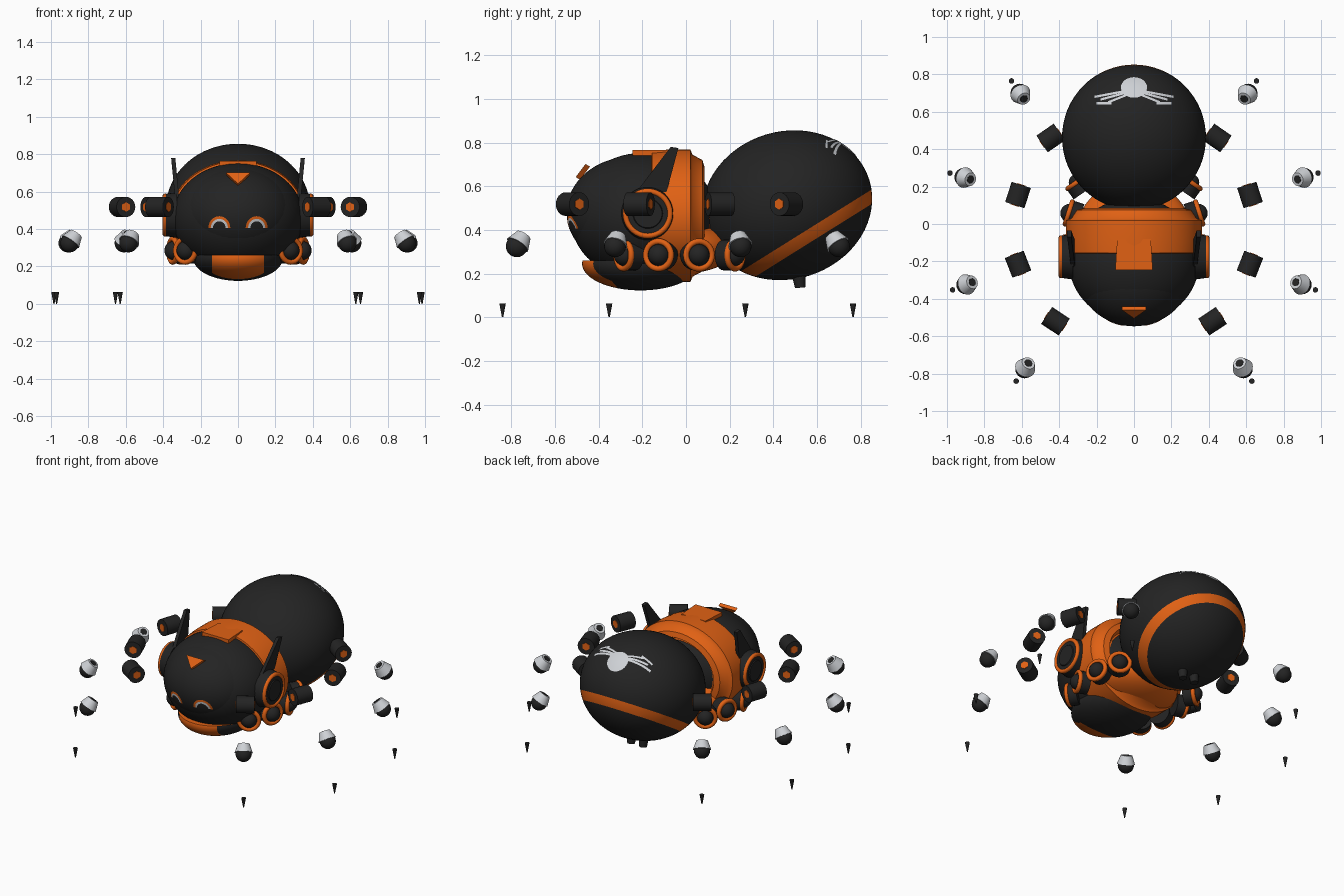
import bpy, bmesh, math
from mathutils import Vector, Matrix
from mathutils.bvhtree import BVHTree

if "Cube" in bpy.data.objects:
    bpy.data.objects.remove(bpy.data.objects["Cube"])


def material(name, rgb):
    m = bpy.data.materials.new(name)
    m.use_nodes = True
    m.diffuse_color = (*rgb, 1)
    b = m.node_tree.nodes["Principled BSDF"]
    b.inputs["Base Color"].default_value = (*rgb, 1)
    b.inputs["Roughness"].default_value = 0.6
    return m


BLACK = material("charcoal black", (0.017, 0.017, 0.017))
ORANGE = material("bright orange", (0.75, 0.12, 0.007))
PALE = material("pale grey", (0.62, 0.64, 0.67))


def finish(name, bm, *mats, smooth=True):
    bmesh.ops.recalc_face_normals(bm, faces=bm.faces)
    me = bpy.data.meshes.new(name)
    bm.to_mesh(me)
    bm.free()
    for m in mats:
        me.materials.append(m)
    ob = bpy.data.objects.new(name, me)
    bpy.context.collection.objects.link(ob)
    if smooth:
        bpy.ops.object.select_all(action='DESELECT')
        ob.select_set(True)
        bpy.context.view_layer.objects.active = ob
        bpy.ops.object.shade_smooth_by_angle(angle=math.radians(40))
    return ob


def ellipsoid_bm(centre, radii, tilt=0.0, segs=64):
    bm = bmesh.new()
    mat = Matrix.Translation(centre) @ Matrix.Rotation(tilt, 4, 'X') @ Matrix.Diagonal((*radii, 1))
    bmesh.ops.create_uvsphere(bm, u_segments=segs, v_segments=segs // 2, radius=1, matrix=mat)
    return bm


def ellipsoid(name, centre, radii, mat, segs=48):
    return finish(name, ellipsoid_bm(centre, radii, 0, segs), mat)


def slice_mesh(bm, point, normal, clear=False):
    bmesh.ops.bisect_plane(bm, geom=bm.verts[:] + bm.edges[:] + bm.faces[:], dist=1e-5,
                           plane_co=point, plane_no=normal, clear_outer=clear)


def facing(centre, direction):
    return Matrix.Translation(centre) @ Vector(direction).to_track_quat('Z', 'Y').to_matrix().to_4x4()


def cone(name, centre, direction, r1, r2, depth, mat, segs=24):
    bm = bmesh.new()
    bmesh.ops.create_cone(bm, cap_ends=True, segments=segs, radius1=r1, radius2=r2,
                          depth=depth, matrix=facing(centre, direction))
    return finish(name, bm, mat)


def lathe(name, profile, matrix, mat, segs=48, closed=False):
    # profile of (radius, height) turned about the local z axis
    bm = bmesh.new()
    rings = [[bm.verts.new(matrix @ Vector((r * math.cos(a), r * math.sin(a), h)))
              for a in (math.tau * i / segs for i in range(segs))] for r, h in profile]
    pairs = list(zip(rings, rings[1:] + rings[:1])) if closed else list(zip(rings, rings[1:]))
    for a, b in pairs:
        for i in range(segs):
            j = (i + 1) % segs
            bm.faces.new((a[i], a[j], b[j], b[i]))
    if not closed:
        bm.faces.new(rings[0])
        bm.faces.new(rings[-1])
    return finish(name, bm, mat)


def ring(name, centre, direction, major, minor, mat):
    section = [(major + minor * math.cos(t), minor * math.sin(t))
               for t in (math.tau * k / 10 for k in range(10))]
    return lathe(name, section, facing(centre, direction), mat, 36, True)


def prism(name, pts, offset, mat):
    bm = bmesh.new()
    a = [bm.verts.new(p) for p in pts]
    b = [bm.verts.new(Vector(p) + Vector(offset)) for p in pts]
    bm.faces.new(a)
    bm.faces.new(b)
    for i in range(len(a)):
        j = (i + 1) % len(a)
        bm.faces.new((a[i], a[j], b[j], b[i]))
    return finish(name, bm, mat, smooth=False)


def decal(name, target, edge_a, edge_b, cast, mat, cross=4, lift=0.004):
    # thin painted patch between two edges, cast onto the target surface
    tree = BVHTree.FromPolygons([v.co for v in target.data.vertices],
                                [p.vertices[:] for p in target.data.polygons])
    cast = Vector(cast)
    bm = bmesh.new()
    grid = []
    for a, b in zip(edge_a, edge_b):
        row = []
        for k in range(cross + 1):
            p = Vector(a).lerp(Vector(b), k / cross)
            hit = tree.ray_cast(p - cast * 2, cast)[0]
            row.append(bm.verts.new((hit or p) - cast * lift))
        grid.append(row)
    for r, s in zip(grid, grid[1:]):
        for k in range(cross):
            bm.faces.new((r[k], r[k + 1], s[k + 1], s[k]))
    return finish(name, bm, mat)


# Abdomen with a slanted orange band
tilt = math.radians(17)
bm = ellipsoid_bm((0, 0.463, 0.513), (0.385, 0.394, 0.338), tilt)
slope = math.radians(32)
band_n = Vector((0, -math.sin(slope), math.cos(slope)))
band_p = Vector((0, 0.58, 0.383))
for side in (-1, 1):
    slice_mesh(bm, band_p + band_n * 0.028 * side, band_n)
for f in bm.faces:
    f.material_index = int(abs((f.calc_center_median() - band_p).dot(band_n)) < 0.028)
abdomen = finish("abdomen", bm, BLACK, ORANGE)

# Pale marking on the abdomen: round spot with streaks
DOWN = (0, 0, -1)
arc = [math.pi * i / 16 for i in range(17)]
decal("abdomen_spot", abdomen,
      [(0.07 * math.cos(t), 0.73 + 0.055 * math.sin(t), 0) for t in arc],
      [(0.07 * math.cos(t), 0.73 - 0.055 * math.sin(t), 0) for t in arc], DOWN, PALE, 6)
for s in (1, -1):
    for x0, y0, x1, y1 in ((0.05, 0.71, 0.21, 0.68), (0.05, 0.70, 0.18, 0.665),
                           (0.04, 0.69, 0.14, 0.65), (0.12, 0.645, 0.2, 0.645)):
        steps = [i / 6 for i in range(7)]
        line = [(s * (x0 + (x1 - x0) * t), y0 + (y1 - y0) * t) for t in steps]
        decal("abdomen_streak", abdomen, [(x, y - 0.006, 0) for x, y in line],
              [(x, y + 0.006, 0) for x, y in line], DOWN, PALE, 1)
    cone("spinneret", (s * 0.045, 0.52, 0.165), (0, 0.1, -1), 0.032, 0.024, 0.06, BLACK, 12)

# Collar and underbody joining head and abdomen
collar = Matrix.Translation((0, 0, 0.465)) @ Matrix.Diagonal((0.36, 1, 0.3, 1)) @ Matrix.Rotation(-math.pi / 2, 4, 'X')
lathe("collar", [(0.9, -0.16), (0.99, -0.155), (1.01, -0.08), (1.01, 0.02), (0.93, 0.03),
                 (0.85, 0.075), (0.74, 0.085), (0.68, 0.05), (0.45, 0.06), (0.4, 0.14)],
      collar, ORANGE, 64)
ellipsoid("underbody", (0, -0.02, 0.32), (0.3, 0.25, 0.12), ORANGE)

# Head, visor and jaw
ellipsoid("head", (0, -0.195, 0.46), (0.35, 0.335, 0.293), BLACK, 64)
visor = ellipsoid("visor", (0, -0.25, 0.48), (0.31, 0.297, 0.255), BLACK, 64)
bm = ellipsoid_bm((0, -0.208, 0.245), (0.24, 0.268, 0.122))
slice_mesh(bm, (0, 0, 0.26), (0, 0, 1), True)
chin_n = Vector((0, -0.75, -0.66)).normalized()
chin_p = Vector((0, -0.41, 0.245))
chin_n = Vector((0, -0.125, -0.11)).normalized()
slice_mesh(bm, chin_p, chin_n)
for s in (1, -1):
    slice_mesh(bm, (s * 0.14, 0, 0), (1, 0, 0))
for f in bm.faces:
    c = f.calc_center_median()
    f.material_index = int(abs(c.x) < 0.14 and (c - chin_p).dot(chin_n) > 0 and c.y < -0.29)
bmesh.ops.holes_fill(bm, edges=[e for e in bm.edges if e.is_boundary], sides=0)
finish("jaw", bm, BLACK, ORANGE)

# Forehead triangle and crown plate
prism("forehead_triangle", [(-0.065, -0.44, 0.69), (0.065, -0.44, 0.69), (0, -0.485, 0.63)],
      (0, -0.02, 0.012), ORANGE)
prism("crown_plate", [(-0.1, -0.245, 0.74), (0.1, -0.245, 0.74), (0.09, -0.08, 0.74), (-0.09, -0.08, 0.74)],
      (0, 0, 0.025), ORANGE)

# Smiling eyes
for s in (1, -1):
    def eye_arc(r):
        return [(s * 0.1 + r * math.cos(t), -0.5, 0.405 + r * 1.08 * math.sin(t)) for t in arc]
    decal("eye_outer", visor, eye_arc(0.059), eye_arc(0.046), (0, 1, 0), ORANGE, 2)
    decal("eye_inner", visor, eye_arc(0.046), eye_arc(0.034), (0, 1, 0), PALE, 2)

# Ear pods and horns
for s in (1, -1):
    ear = Vector((s * 0.36, -0.175, 0.475))
    out = Vector((s, 0, 0))
    cone("ear_pod", ear, out, 0.122, 0.112, 0.07, BLACK, 36)
    ring("ear_ring", ear + out * 0.03, out, 0.102, 0.013, ORANGE)
    cone("ear_cap", ear + out * 0.033, out, 0.075, 0.065, 0.015, BLACK, 32)
    prism("horn", [(s * 0.315, -0.23, 0.57), (s * 0.315, -0.09, 0.57), (s * 0.335, -0.035, 0.775),
                   (s * 0.335, -0.07, 0.78)], (s * 0.022, 0, 0), BLACK)

# Legs: socket on the body, floating knee, ankle and claw tip
legs = [((0.265, -0.26), (0.42, -0.52), (0.585, -0.775), (0.63, -0.84)),
        ((0.32, -0.115), (0.62, -0.215), (0.9, -0.325), (0.97, -0.352)),
        ((0.32, 0.05), (0.62, 0.155), (0.91, 0.25), (0.984, 0.272)),
        ((0.285, 0.2), (0.445, 0.46), (0.61, 0.7), (0.655, 0.765))]
for s in (1, -1):
    for socket, knee, ankle, tip in legs:
        socket, knee, ankle, tip = (Vector((s * p[0], p[1], 0)) for p in (socket, knee, ankle, tip))
        out = (tip - knee).normalized()
        side = Vector((-out.y, out.x, 0))

        sp = socket + Vector((0, 0, 0.285))
        cone("leg_socket", sp, out, 0.07, 0.07, 0.07, BLACK)
        ring("socket_ring", sp + out * 0.03, out, 0.062, 0.014, ORANGE)
        ellipsoid("socket_ball", sp + out * 0.025, (0.05, 0.05, 0.05), BLACK, 24)

        kp = knee + Vector((0, 0, 0.518))
        cone("knee", kp, side, 0.054, 0.054, 0.113, BLACK)
        cone("knee_bolt", kp, side, 0.026, 0.026, 0.119, ORANGE, 6)

        ap = ankle + Vector((0, 0, 0.325))
        up = (Vector((0, 0, 1)) - out * 0.75).normalized()
        ellipsoid("ankle_ball", ap, (0.05, 0.05, 0.05), BLACK, 24)
        cone("ankle_cap", ap + up * 0.035, up, 0.056, 0.036, 0.055, PALE)
        cone("ankle_hole", ap + up * 0.063, up, 0.022, 0.022, 0.004, BLACK, 12)

        cone("claw_tip", tip + Vector((0, 0, 0.032)), (0, 0, 1), 0.003, 0.015, 0.064, BLACK, 10)
